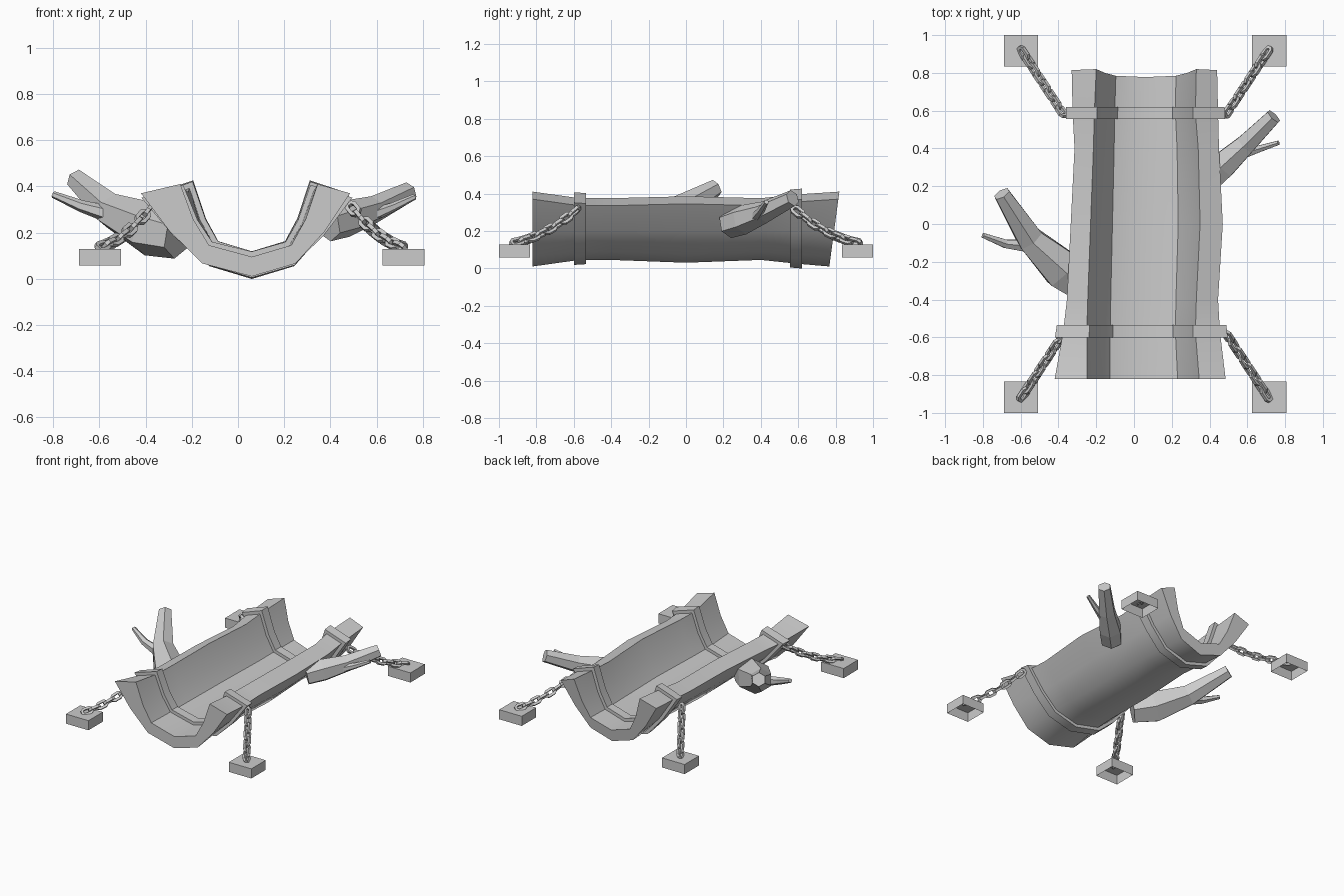
import bpy, bmesh, math
from mathutils import Vector, Matrix

cube = bpy.data.objects.get("Cube")
if cube:
    bpy.data.objects.remove(cube, do_unlink=True)

grey = bpy.data.materials.new("plain grey")
grey.use_nodes = True
COLOUR = (0.6, 0.6, 0.6, 1)
grey.diffuse_color = COLOUR
grey.node_tree.nodes["Principled BSDF"].inputs["Base Color"].default_value = COLOUR


def finish(name, bm, smooth=None):
    bmesh.ops.recalc_face_normals(bm, faces=bm.faces)
    mesh = bpy.data.meshes.new(name)
    bm.to_mesh(mesh)
    bm.free()
    mesh.materials.append(grey)
    ob = bpy.data.objects.new(name, mesh)
    bpy.context.collection.objects.link(ob)
    if smooth:
        bpy.ops.object.select_all(action='DESELECT')
        bpy.context.view_layer.objects.active = ob
        ob.select_set(True)
        bpy.ops.object.shade_smooth_by_angle(angle=math.radians(smooth))


def bridge(bm, a, b):
    n = len(a)
    for i in range(n):
        bm.faces.new((a[i], a[(i + 1) % n], b[(i + 1) % n], b[i]))


# Trunk stations: y, outer left, inner left, inner right, outer right, bottom z, rim z
STATIONS = [
    (-0.82, -0.42, -0.25, 0.345, 0.485, 0.01, 0.41),
    (-0.57, -0.375, -0.25, 0.325, 0.455, 0.045, 0.375),
    (-0.4, -0.355, -0.245, 0.33, 0.445, 0.045, 0.375),
    (0.0, -0.335, -0.23, 0.35, 0.47, 0.03, 0.385),
    (0.4, -0.315, -0.215, 0.34, 0.45, 0.045, 0.375),
    (0.59, -0.325, -0.21, 0.325, 0.445, 0.025, 0.395),
    (0.82, -0.33, -0.20, 0.33, 0.44, 0.01, 0.41),
]
MIDDLE, FLOOR = 0.06, 0.095
# Half profiles from rim to middle: share of the half width, share of the height
OUTER = [(1, 1), (0.74, 0.54), (0.445, 0.155), (0, 0)]
INNER = [(1, 1), (0.82, 0.52), (0.6, 0.16), (0, 0)]


def half_loop(profile, left, right, low, high):
    a = [Vector((MIDDLE + (left - MIDDLE) * f, low + (high - low) * v)) for f, v in profile]
    b = [Vector((MIDDLE + (right - MIDDLE) * f, low + (high - low) * v)) for f, v in profile[-2::-1]]
    return a + b


def section(y, grow):
    """Closed U shaped outline of the trunk at y, grown outward."""
    for a, b in zip(STATIONS, STATIONS[1:]):
        if y <= b[0]:
            t = (y - a[0]) / (b[0] - a[0])
            break
    _, ol, il, ir, orr, zb, zt = [p + (q - p) * t for p, q in zip(a, b)]
    pts = half_loop(OUTER, ol, orr, zb, zt - 0.04) + half_loop(INNER, il, ir, FLOOR, zt)[::-1]
    out = []
    for i, p in enumerate(pts):
        d1 = (p - pts[i - 1]).normalized()
        d2 = (pts[(i + 1) % len(pts)] - p).normalized()
        n1, n2 = Vector((d1.y, -d1.x)), Vector((d2.y, -d2.x))
        out.append(p + (n1 + n2) * grow / (1 + n1.dot(n2)))
    return out


def trough(name, ys, grow=0.0, notch=0.0):
    bm = bmesh.new()
    rings = []
    for y in ys:
        dip = notch if y == ys[-1] else 0
        rings.append([bm.verts.new((p.x, y - dip * max(0, 1 - p.y / 0.41), p.y))
                      for p in section(y, grow)])
    for a, b in zip(rings, rings[1:]):
        bridge(bm, a, b)
    for ring in (rings[0], rings[-1]):
        for i in range(len(ring) // 2 - 1):
            bm.faces.new((ring[i], ring[i + 1], ring[-2 - i], ring[-1 - i]))
    finish(name, bm, 42)


trough("hollow_trunk", [s[0] for s in STATIONS], notch=0.055)
trough("front_strap", [-0.6, -0.535], grow=0.022)
trough("back_strap", [0.555, 0.62], grow=0.023)


# Branches: tapered hexagonal limbs
def limb(name, path, sides=6):
    bm = bmesh.new()
    rings = []
    for i, (p, r) in enumerate(path):
        before, after = path[max(i - 1, 0)][0], path[min(i + 1, len(path) - 1)][0]
        rot = (Vector(after) - Vector(before)).to_track_quat('Z', 'Y')
        ring = []
        for k in range(sides):
            a = math.tau * (k + 0.5) / sides
            ring.append(bm.verts.new(Vector(p) + rot @ Vector((r * math.cos(a), r * math.sin(a), 0))))
        rings.append(ring)
    for a, b in zip(rings, rings[1:]):
        bridge(bm, a, b)
    bm.faces.new(rings[0])
    bm.faces.new(rings[-1])
    finish(name, bm)


limb("right_branch", [((-0.26, -0.33, 0.185), 0.1), ((-0.38, -0.24, 0.215), 0.118),
                      ((-0.55, -0.08, 0.295), 0.078), ((-0.70, 0.16, 0.43), 0.047)])
limb("right_twig", [((-0.53, -0.12, 0.27), 0.04), ((-0.68, -0.105, 0.315), 0.026),
                    ((-0.8, -0.06, 0.365), 0.015)])
limb("left_branch", [((0.39, 0.23, 0.235), 0.075), ((0.47, 0.31, 0.26), 0.08),
                     ((0.59, 0.42, 0.3), 0.06), ((0.74, 0.57, 0.375), 0.045)])
limb("left_twig", [((0.57, 0.37, 0.27), 0.03), ((0.67, 0.40, 0.31), 0.02),
                   ((0.765, 0.43, 0.355), 0.013)])


# Chains: interlocking low-poly links along a sagging path
def add_link(bm, matrix, length=0.086, width=0.038, bar=0.0085):
    rings = []
    for sx, sz, share in ((1, 1, 0.6), (1, -1, 0.6), (1, -1, 1), (-1, -1, 1),
                          (-1, -1, 0.6), (-1, 1, 0.6), (-1, 1, 1), (1, 1, 1)):
        # Long sides stop short of the ends, leaving chamfered corners
        half_w = width / 2 * (1 if share < 1 else 0.5)
        centre = Vector((sx * half_w, 0, sz * share * (length / 2 - bar)))
        out = Vector((sx * 0.92, 0, sz * 0.38)) if share < 1 else Vector((sx * 0.38, 0, sz * 0.92))
        rings.append([bm.verts.new(matrix @ (centre + out * bar * u + Vector((0, bar * v, 0))))
                      for u, v in ((1, 1), (1, -1), (-1, -1), (-1, 1))])
    for k in range(8):
        bridge(bm, rings[k], rings[(k + 1) % 8])


def chain(name, start, end, links=8, sag=0.03):
    bm = bmesh.new()
    start, end = Vector(start), Vector(end)

    def point(t):
        return start.lerp(end, t) - Vector((0, 0, 4 * sag * t * (1 - t)))

    for i in range(links):
        a, b = point(i / links), point((i + 1) / links)
        turn = Matrix.Rotation(math.radians(45 + 90 * (i % 2)), 4, 'Z')
        rot = (b - a).to_track_quat('Z', 'Y').to_matrix().to_4x4()
        add_link(bm, Matrix.Translation((a + b) / 2) @ rot @ turn)
    finish(name, bm)


# Ground blocks: boxes open underneath
def block(name, x, y):
    bm = bmesh.new()
    bmesh.ops.create_cube(bm, size=1)
    bmesh.ops.scale(bm, vec=(0.182, 0.166, 0.07), verts=bm.verts)
    bmesh.ops.translate(bm, vec=(x, y, 0.093), verts=bm.verts)
    under = [f for f in bm.faces if f.normal.z < -0.5]
    bmesh.ops.delete(bm, geom=under, context='FACES_ONLY')
    finish(name, bm)


for end, sy in (("front", -1), ("back", 1)):
    for side, x, top_x, foot_x in (("right", -0.598, -0.37, -0.6), ("left", 0.717, 0.485, 0.715)):
        block(f"{end}_{side}_block", x, sy * 0.917)
        chain(f"{end}_{side}_chain", (top_x, sy * 0.575, 0.32), (foot_x, sy * 0.925, 0.135))
